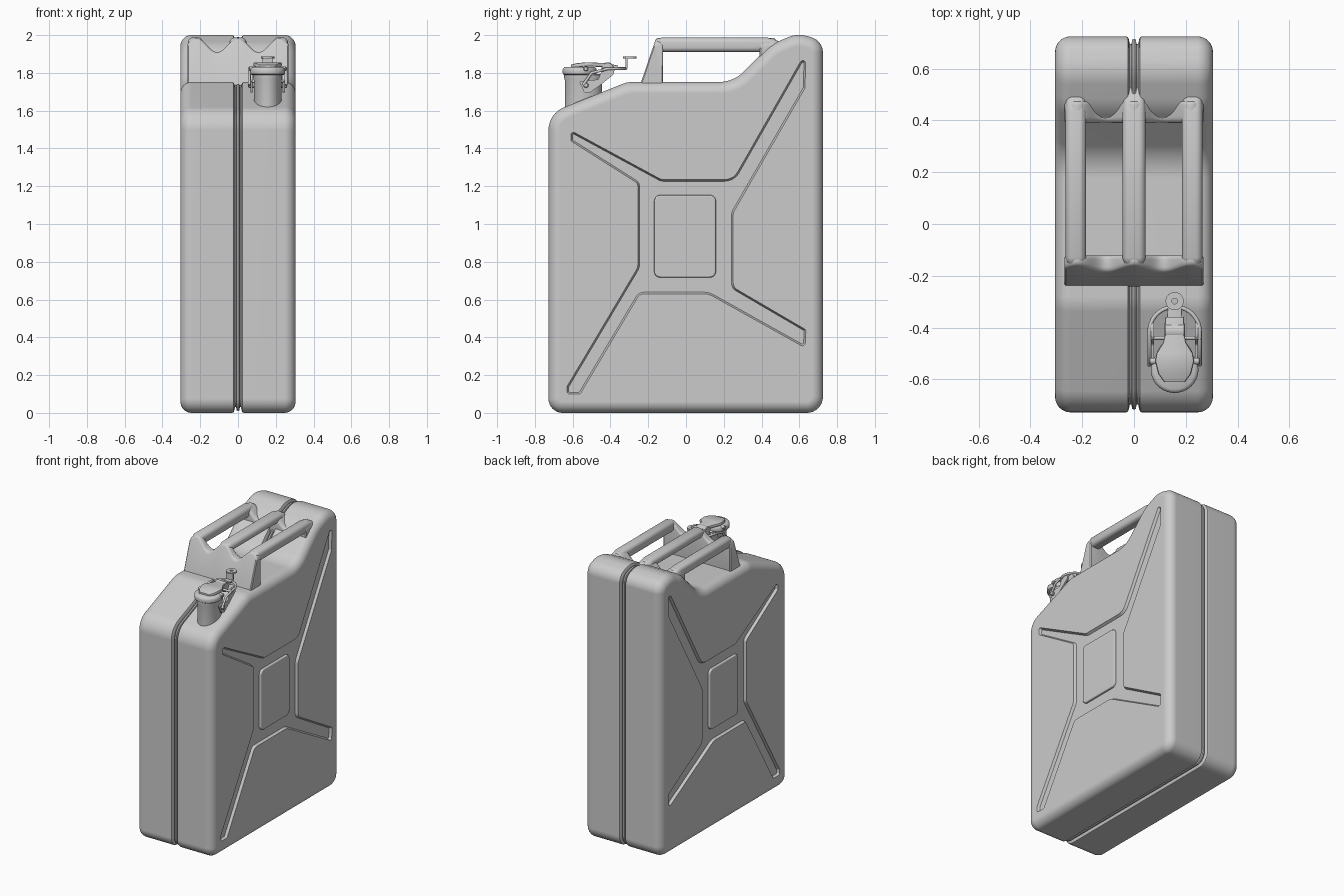
import bpy, bmesh
from math import sin, cos, tan, pi, radians
from mathutils import Vector

if "Cube" in bpy.data.objects:
    bpy.data.objects.remove(bpy.data.objects["Cube"])


def rounded(pts, r=0.015, seg=5):
    """Polygon corners (a, b[, radius]) replaced by arcs."""
    out, n = [], len(pts)
    for i, q in enumerate(pts):
        p = Vector(q[:2])
        u, v = Vector(pts[i - 1][:2]) - p, Vector(pts[(i + 1) % n][:2]) - p
        phi = pi - u.angle(v)
        rad = q[2] if len(q) > 2 else r
        t = min(rad * tan(phi / 2), 0.45 * min(u.length, v.length))
        rad = t / tan(phi / 2)
        c = p + (u.normalized() + v.normalized()).normalized() * (rad / cos(phi / 2))
        a, b = p + u.normalized() * t - c, p + v.normalized() * t - c
        for k in range(seg + 1):
            s = k / seg
            out.append(c + (a * sin((1 - s) * phi) + b * sin(s * phi)) / sin(phi))
    return out


def inset(pts, d):
    """Move a counter-clockwise outline inwards by d."""
    out, n = [], len(pts)
    for i, p in enumerate(pts):
        e1, e2 = (p - pts[i - 1]).normalized(), (pts[(i + 1) % n] - p).normalized()
        n1, n2 = Vector((-e1.y, e1.x)), Vector((-e2.y, e2.x))
        out.append(p + (n1 + n2) * (d / (1 + n1.dot(n2))))
    return out


def at_x(x, pts):
    return [(x, p[0], p[1]) for p in pts]


def ellipse(cx, cy, z, rx, ry, n=40):
    return [(cx + rx * cos(2 * pi * i / n), cy + ry * sin(2 * pi * i / n), z) for i in range(n)]


def smooth(ob, angle=35):
    bpy.ops.object.select_all(action='DESELECT')
    ob.select_set(True)
    bpy.context.view_layer.objects.active = ob
    bpy.ops.object.shade_smooth_by_angle(angle=radians(angle))


def loft(name, rings, closed=False):
    bm = bmesh.new()
    rows = [[bm.verts.new(c) for c in ring] for ring in rings]
    n = len(rows[0])
    for a, b in list(zip(rows, rows[1:])) + ([(rows[-1], rows[0])] if closed else []):
        for i in range(n):
            j = (i + 1) % n
            bm.faces.new((a[i], a[j], b[j], b[i]))
    if not closed:
        bm.faces.new(rows[0])
        bm.faces.new(rows[-1])
    bmesh.ops.recalc_face_normals(bm, faces=bm.faces)
    me = bpy.data.meshes.new(name)
    bm.to_mesh(me)
    bm.free()
    ob = bpy.data.objects.new(name, me)
    bpy.context.collection.objects.link(ob)
    smooth(ob)
    return ob


def pin(name, x0, x1, y, z, r, n=24):
    """Rod along x with a small chamfer."""
    c = min(0.004, r * 0.4)
    ring = lambda x, q: [(x, y + q * cos(2 * pi * i / n), z + q * sin(2 * pi * i / n)) for i in range(n)]
    return loft(name, [ring(x0, r - c), ring(x0 + c, r), ring(x1 - c, r), ring(x1, r - c)])


def strap(name, cx, path, th):
    """Flat strip following (y, z, half width) points."""
    rings = []
    for y, z, w in path:
        sec = rounded([(-w, -th / 2), (w, -th / 2), (w, th / 2), (-w, th / 2)], th * 0.3, 2)
        rings.append([(cx + p.x, y, z + p.y) for p in sec])
    return loft(name, rings)


# Can body: side outline swept across x, with rounded edges and a seam channel
outline = rounded([(-0.728, 0, 0.075), (0.725, 0, 0.085), (0.725, 1.97, 0.085), (0.59, 2.01, 0.15),
                   (0.45, 1.95, 0.2), (0.25, 1.752, 0.18), (-0.31, 1.752, 0.15), (-0.728, 1.585, 0.13)], seg=8)
half = [(0.007, 0.013), (0.010, 0.03), (0.016, 0.03), (0.020, 0.011), (0.024, 0.003), (0.030, 0)]
half += [(0.245 + 0.06 * sin(k * pi / 16), 0.06 * (1 - cos(k * pi / 16))) for k in range(9)]
stations = [(-x, d) for x, d in reversed(half)] + [(0, 0.01)] + half
body = loft("can_body", [at_x(x, inset(outline, d)) for x, d in stations])

# X-shaped recess pressed into both sides
cross = rounded([(-0.61, 1.495), (-0.13, 1.235, 0.06), (0.25, 1.235, 0.08), (0.635, 1.91), (0.63, 1.72),
                 (0.25, 1.06, 0.05), (0.25, 0.665, 0.04), (0.635, 0.44), (0.63, 0.345), (0.12, 0.63, 0.1),
                 (-0.245, 0.63, 0.04), (-0.56, 0.10), (-0.63, 0.10), (-0.63, 0.14), (-0.255, 0.77, 0.06),
                 (-0.255, 1.215, 0.03), (-0.61, 1.44)][::-1])
for s in (-1, 1):
    cutter = loft("recess_cutter", [at_x(s * 0.287, inset(cross, 0.009)), at_x(s * 0.325, inset(cross, -0.010))])
    cutter.hide_render = True
    mod = body.modifiers.new("recess", 'BOOLEAN')
    mod.operation, mod.solver, mod.object = 'DIFFERENCE', 'EXACT', cutter
    bpy.context.view_layer.objects.active = body
    bpy.ops.object.modifier_apply(modifier=mod.name)
    bpy.data.objects.remove(cutter)
smooth(body)
body.modifiers.new("normals", 'WEIGHTED_NORMAL').keep_sharp = True

# Raised rectangle in the middle of each side
panel = rounded([(-0.17, 0.715), (0.16, 0.715), (0.16, 1.155), (-0.17, 1.155)], 0.035)
for s, side in ((-1, "left"), (1, "right")):
    ob = loft(side + "_center_panel", [at_x(s * x, inset(panel, d)) for x, d in
                                       ((0.27, 0), (0.297, 0.002), (0.301, 0.005), (0.303, 0.011))])
    ob.modifiers.new("normals", 'WEIGHTED_NORMAL').keep_sharp = True

# Handle end plates with a scalloped top, front one leaning back
xs = [-0.268, -0.262] + [-0.25 + 0.0125 * i for i in range(41)] + [0.262, 0.268]
for name, y0, lean, y1, z0 in (("handle_front_plate", -0.245, 0.34, -0.122, 1.73),
                               ("handle_rear_plate", 0.39, 0.0, 0.475, 1.85)):
    rings = []
    for x in xs:
        z = 1.947 + 0.038 * cos(2 * pi * x / 0.22)
        sec = rounded([(y0, z0), (y1, z0), (y1, z, 0.015), (y0 + lean * (z - z0), z, 0.025)], 0.008)
        rings.append(at_x(x, inset(sec, 0.006 if abs(x) > 0.265 else 0)))
    loft(name, rings)

# Three handle bars
for name, x, w, z0 in (("left", -0.225, 0.04, 1.91), ("middle", 0, 0.045, 1.927), ("right", 0.225, 0.04, 1.91)):
    rings = []
    for y, d, drop in ((-0.158, 0.02, 0), (-0.15, 0.008, 0), (-0.13, 0, 0), (0.43, 0, 0),
                       (0.48, 0.002, 0.012), (0.53, 0.01, 0.03)):
        sec = rounded([(x - w, z0), (x + w, z0), (x + w, 1.987), (x - w, 1.987)], 0.027, 6)
        rings.append([(p.x, y, p.y - drop) for p in inset(sec, d)])
    loft(name + "_handle_bar", rings)

# Filler neck and lid
CX = 0.157
loft("filler_neck", [ellipse(CX, -0.543, z, 0.073 + f, 0.098 + f) for z, f in
                     ((1.55, 0), (1.76, 0), (1.775, 0.004), (1.79, 0.004), (1.795, 0))])
loft("filler_lid", [ellipse(CX, -0.563, z, 0.092 - f, 0.09 - f) for z, f in
                    ((1.788, 0.01), (1.793, 0.002), (1.80, 0), (1.818, 0), (1.826, 0.004), (1.832, 0.014))])

# Locking lever with pivot barrel and upturned thumb tab
strap("locking_lever", CX, [(-0.61, 1.832, 0.04), (-0.58, 1.84, 0.062), (-0.53, 1.845, 0.075), (-0.50, 1.845, 0.07),
                            (-0.46, 1.842, 0.045), (-0.43, 1.842, 0.038), (-0.36, 1.828, 0.036)], 0.022)
pin("pivot_barrel", 0.117, 0.197, -0.415, 1.822, 0.034)
strap("tab_foot", CX, [(-0.37, 1.826, 0.03), (-0.312, 1.826, 0.026)], 0.012)
loft("tab_riser", [[(CX + w * a, -0.316 + 0.005 * b, z) for a, b in ((-1, -1), (1, -1), (1, 1), (-1, 1))]
                   for z, w in ((1.822, 0.026), (1.886, 0.03))])
loft("thumb_tab", [ellipse(CX, -0.298, z, r, r, 24) for z, r in
                   ((1.877, 0.035), (1.887, 0.035), (1.887, 0.011), (1.877, 0.011))], closed=True)

# Hinge ears, pins and the wire bail around the lever
ear = rounded([(-0.57, 1.755), (-0.55, 1.725), (-0.54, 1.695), (-0.51, 1.695), (-0.46, 1.73), (-0.385, 1.79),
               (-0.375, 1.83), (-0.44, 1.83), (-0.465, 1.765)], 0.012, 3)
for side, x in (("left", 0.066), ("right", 0.236)):
    loft(side + "_hinge_ear", [at_x(x, ear), at_x(x + 0.012, ear)])
pin("hinge_pin", 0.054, 0.26, -0.53, 1.735, 0.014)
pin("lid_pin", 0.058, 0.256, -0.53, 1.822, 0.013)
pin("lever_pin", 0.058, 0.262, -0.44, 1.815, 0.008)

pts = [(CX - 0.097, -0.545, 1.735), (CX - 0.097, -0.50, 1.80)]
pts += [(CX - 0.097 * cos(pi * k / 20), -0.415 + 0.095 * sin(pi * k / 20), 1.822) for k in range(21)]
pts += [(CX + 0.097, -0.50, 1.80), (CX + 0.097, -0.545, 1.735)]
cu = bpy.data.curves.new("wire_bail", 'CURVE')
cu.dimensions, cu.bevel_depth, cu.bevel_resolution, cu.use_fill_caps = '3D', 0.008, 3, True
sp = cu.splines.new('POLY')
sp.points.add(len(pts) - 1)
for p, c in zip(sp.points, pts):
    p.co = (*c, 1)
bpy.context.collection.objects.link(bpy.data.objects.new("wire_bail", cu))
